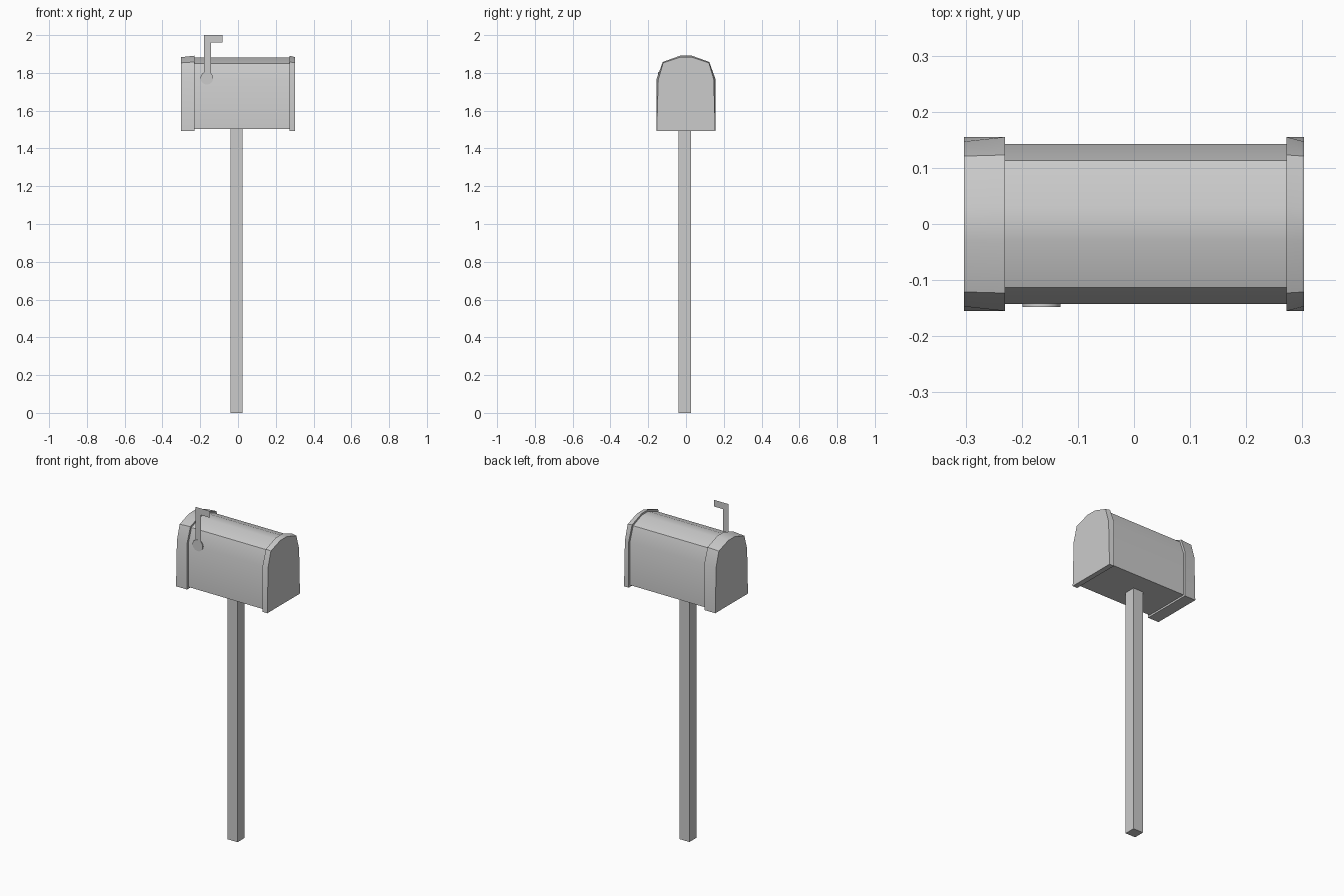
import bpy, bmesh, math
from mathutils import Matrix

if "Cube" in bpy.data.objects:
    bpy.data.objects.remove(bpy.data.objects["Cube"])


def finish(name, bm, smooth=True):
    bmesh.ops.recalc_face_normals(bm, faces=bm.faces)
    me = bpy.data.meshes.new(name)
    bm.to_mesh(me)
    bm.free()
    ob = bpy.data.objects.new(name, me)
    bpy.context.collection.objects.link(ob)
    if smooth:
        bpy.ops.object.select_all(action='DESELECT')
        ob.select_set(True)
        bpy.context.view_layer.objects.active = ob
        bpy.ops.object.shade_smooth_by_angle(angle=math.radians(30))
    return ob


def arch(half):
    # mirror a half profile (bottom to top) across y = 0
    return half + [(-y, z) for y, z in reversed(half)]


def loft(name, sections):
    # closed shell through (x, profile) sections
    bm = bmesh.new()
    rings = [[bm.verts.new((x, y, z)) for y, z in prof] for x, prof in sections]
    n = len(rings[0])
    for a, b in zip(rings, rings[1:]):
        for i in range(n):
            j = (i + 1) % n
            bm.faces.new((a[i], a[j], b[j], b[i]))
    bm.faces.new(rings[0])
    bm.faces.new(rings[-1])
    return finish(name, bm)


# Post
bm = bmesh.new()
bmesh.ops.create_cube(bm, size=1, matrix=Matrix.Translation((-0.008, -0.007, 0.753))
                      @ Matrix.Diagonal((0.066, 0.066, 1.506, 1)))
finish("post", bm, False)

# Box body and its two tapered end caps
body = arch([(0.143, 1.504), (0.143, 1.762), (0.113, 1.849), (0.029, 1.881)])
rim = arch([(0.155, 1.493), (0.155, 1.77), (0.123, 1.858), (0.031, 1.891)])
end = arch([(0.155, 1.493), (0.147, 1.765), (0.121, 1.853), (0.031, 1.883)])
loft("box_body", [(-0.24, body), (0.28, body)])
loft("door_cap", [(-0.303, end), (-0.23, rim)])
loft("rear_cap", [(0.272, rim), (0.303, end)])

# Flag pivot disc
bm = bmesh.new()
bmesh.ops.create_cone(bm, cap_ends=True, segments=16, radius1=0.034, radius2=0.034, depth=0.006,
                      matrix=Matrix.Translation((-0.165, -0.145, 1.772))
                      @ Matrix.Rotation(math.pi / 2, 4, 'X'))
finish("flag_pivot", bm)

# Thin flag with arm
bm = bmesh.new()
outline = [(-0.181, 1.772), (-0.144, 1.772), (-0.144, 1.96), (-0.083, 1.96), (-0.083, 2.0), (-0.181, 2.0)]
bm.faces.new([bm.verts.new((x, -0.147, z)) for x, z in outline])
finish("flag", bm, False)
